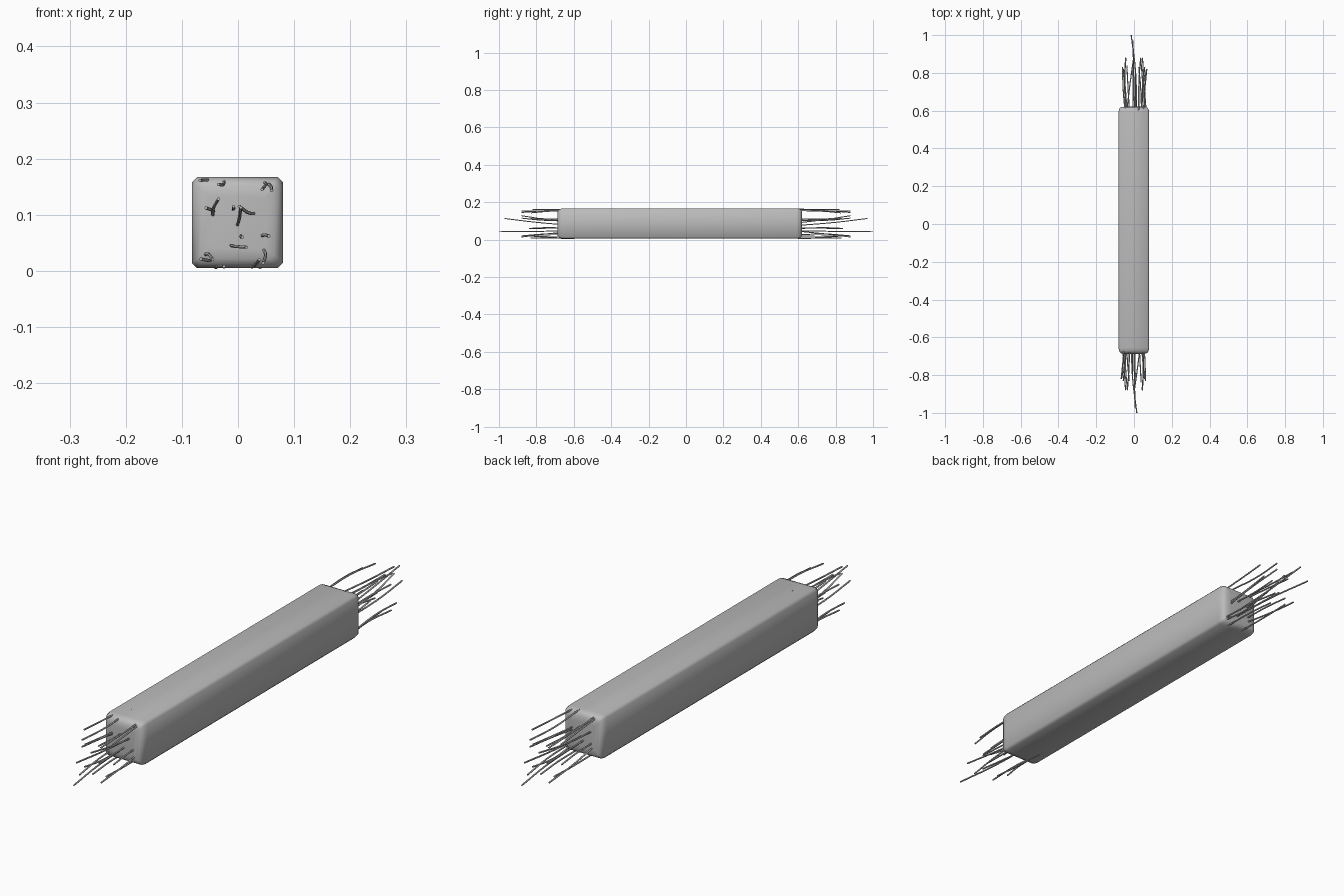
import bpy, bmesh, math

if "Cube" in bpy.data.objects:
    bpy.data.objects.remove(bpy.data.objects["Cube"])


def material(name, value):
    m = bpy.data.materials.new(name)
    m.diffuse_color = (value, value, value, 1)
    m.use_nodes = True
    m.node_tree.nodes["Principled BSDF"].inputs["Base Color"].default_value = m.diffuse_color
    return m


grey = material("grey", 0.5)

# Long bar: chamfered square rings lofted along y, with rounded ends
CX, CZ, HALF, CUT = -0.001, 0.086, 0.081, 0.009
PROFILE = [(-0.688, 0.60), (-0.686, 0.80), (-0.680, 0.91), (-0.670, 0.97), (-0.655, 1.0),
           (0.590, 1.0), (0.605, 0.975), (0.614, 0.92), (0.619, 0.82), (0.621, 0.60)]


def square_ring(bm, y, scale):
    h, c = HALF * scale, (HALF - CUT) * scale
    pts = [(h, -c), (h, c), (c, h), (-c, h), (-h, c), (-h, -c), (-c, -h), (c, -h)]
    return [bm.verts.new((CX + x, y, CZ + z)) for x, z in pts]


bm = bmesh.new()
rings = [square_ring(bm, y, s) for y, s in PROFILE]
for a, b in zip(rings, rings[1:]):
    for i in range(8):
        j = (i + 1) % 8
        bm.faces.new((a[i], a[j], b[j], b[i]))
bm.faces.new(rings[0])
bm.faces.new(rings[-1])
bmesh.ops.recalc_face_normals(bm, faces=bm.faces)
mesh = bpy.data.meshes.new("bar")
bm.to_mesh(mesh)
bm.free()
bar = bpy.data.objects.new("bar", mesh)
bpy.context.collection.objects.link(bar)
mesh.materials.append(grey)
for p in mesh.polygons:
    p.use_smooth = True

# Loose strands: start (x, z), middle (x, z), tip (x, z), tip distance
STRANDS = [
    (-0.042, 0.090, -0.045, 0.108, -0.035, 0.128, 0.88),
    (-0.040, 0.100, -0.046, 0.108, -0.057, 0.112, 0.83),
    (-0.025, 0.165, -0.026, 0.154, -0.035, 0.154, 0.88),
    (-0.050, 0.161, -0.058, 0.162, -0.068, 0.161, 0.82),
    (0.044, 0.158, 0.050, 0.155, 0.043, 0.145, 0.88),
    (0.048, 0.155, 0.058, 0.152, 0.060, 0.143, 0.83),
    (0.038, 0.104, 0.020, 0.103, 0.002, 0.115, 0.88),
    (-0.003, 0.076, 0.002, 0.092, 0.005, 0.113, 0.97),
    (-0.010, 0.112, -0.008, 0.110, -0.008, 0.115, 0.82),
    (0.006, 0.064, 0.005, 0.061, 0.008, 0.060, 0.84),
    (-0.014, 0.047, -0.008, 0.044, 0.015, 0.042, 1.0),
    (0.037, 0.059, 0.046, 0.064, 0.055, 0.062, 0.82),
    (0.040, 0.045, 0.049, 0.030, 0.045, 0.014, 0.88),
    (0.025, 0.007, 0.032, 0.012, 0.038, 0.020, 0.84),
    (-0.064, 0.026, -0.053, 0.030, -0.045, 0.020, 0.88),
    (-0.060, 0.020, -0.050, 0.018, -0.066, 0.021, 0.82),
    (-0.040, 0.006, -0.035, 0.008, -0.025, 0.008, 0.83),
]


def strands(name, side):
    curve = bpy.data.curves.new(name, "CURVE")
    curve.dimensions = "3D"
    curve.bevel_depth = 0.003
    curve.bevel_resolution = 1
    curve.resolution_u = 4
    curve.use_fill_caps = True
    for x0, z0, x1, z1, x2, z2, tip in STRANDS:
        spline = curve.splines.new("BEZIER")
        spline.bezier_points.add(2)
        path = [(x0, 0.60, z0), (x1, (0.62 + tip) / 2, z1), (x2, tip, z2)]
        for bp, (x, y, z) in zip(spline.bezier_points, path):
            bp.co = (-side * x, side * y, z)
            bp.handle_left_type = bp.handle_right_type = "AUTO"
    curve.materials.append(grey)
    obj = bpy.data.objects.new(name, curve)
    bpy.context.collection.objects.link(obj)
    bpy.ops.object.select_all(action="DESELECT")
    obj.select_set(True)
    bpy.context.view_layer.objects.active = obj
    bpy.ops.object.convert(target="MESH")


# The back bundle is the front one turned half way round
strands("front_strands", -1)
strands("back_strands", 1)

# Keep the bar's long edges crisp
bpy.ops.object.select_all(action="DESELECT")
bar.select_set(True)
bpy.context.view_layer.objects.active = bar
bpy.ops.object.shade_smooth_by_angle(angle=math.radians(50))
